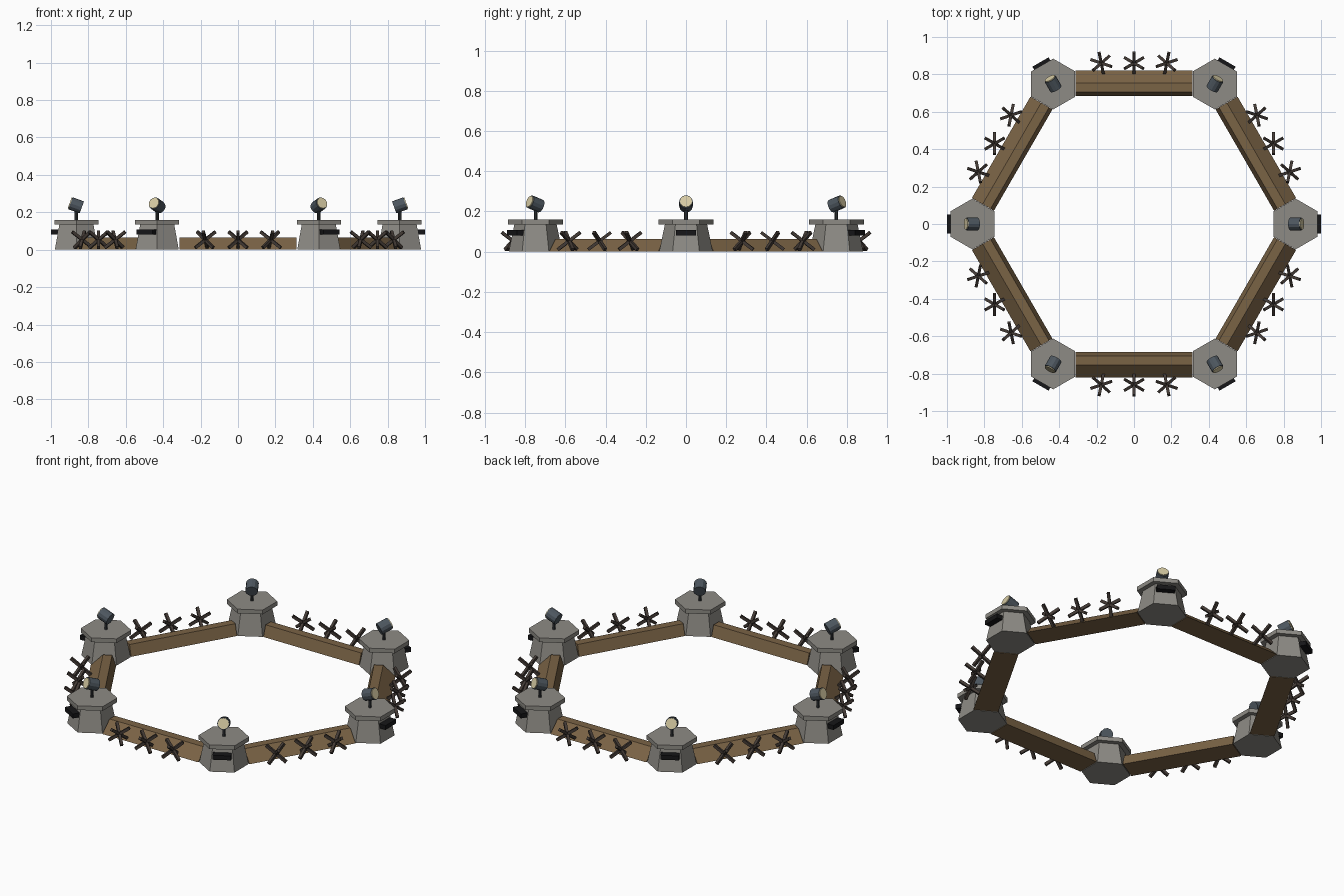
import bpy, bmesh, math
from mathutils import Matrix, Vector

if "Cube" in bpy.data.objects:
    bpy.data.objects.remove(bpy.data.objects["Cube"])


def mat(name, rgb):
    m = bpy.data.materials.new(name)
    m.diffuse_color = (*rgb, 1)
    m.use_nodes = True
    m.node_tree.nodes["Principled BSDF"].inputs["Base Color"].default_value = m.diffuse_color
    return m


CONCRETE = mat("concrete", (0.27, 0.26, 0.235))
EARTH = mat("earth_brown", (0.195, 0.125, 0.06))
IRON = mat("rusty_iron", (0.055, 0.042, 0.035))
BLACK = mat("slit_black", (0.008, 0.008, 0.009))
STEEL = mat("dark_steel", (0.035, 0.04, 0.045))
SLATE = mat("lamp_slate", (0.075, 0.095, 0.115))
LENS = mat("lens_cream", (0.68, 0.6, 0.37))


def finish(bm, name, material, matrix):
    bmesh.ops.recalc_face_normals(bm, faces=bm.faces)
    me = bpy.data.meshes.new(name)
    bm.to_mesh(me)
    bm.free()
    me.materials.append(material)
    ob = bpy.data.objects.new(name, me)
    ob.matrix_world = matrix
    bpy.context.collection.objects.link(ob)
    return ob


def prism(name, material, matrix, r1, r2, z0, z1, sides, turn=0.0):
    """Tapered prism along local z."""
    bm = bmesh.new()
    bmesh.ops.create_cone(bm, cap_ends=True, segments=sides, radius1=r1, radius2=r2, depth=z1 - z0,
                          matrix=Matrix.Translation((0, 0, (z0 + z1) / 2)) @ Matrix.Rotation(turn, 4, 'Z'))
    # put a flat side on local x for the hexagons
    if sides == 6:
        v = bm.verts[:][0].co
        a = math.atan2(v.y, v.x) % (math.pi / 3)
        bmesh.ops.rotate(bm, verts=bm.verts, matrix=Matrix.Rotation(math.pi / 6 - a, 3, 'Z'))
    return finish(bm, name, material, matrix)


def add_box(bm, size, matrix):
    bmesh.ops.create_cube(bm, size=1, matrix=matrix @ Matrix.Diagonal((*size, 1)))


def wall(name, matrix):
    """Earth bank: lopsided trapezoid, gentle slope outward (local x)."""
    profile = [(0.684, 0), (0.82, 0), (0.754, 0.064), (0.705, 0.064)]
    bm = bmesh.new()
    ends = [[bm.verts.new((x, y, z)) for x, z in profile] for y in (-0.313, 0.313)]
    for e in ends:
        bm.faces.new(e)
    for i in range(4):
        j = (i + 1) % 4
        bm.faces.new((ends[0][i], ends[0][j], ends[1][j], ends[1][i]))
    finish(bm, name, EARTH, matrix)


def hedgehog(name, matrix):
    """Three crossed iron beams."""
    bm = bmesh.new()
    for k in range(3):
        a = k * 2 * math.pi / 3
        d = Vector((math.cos(a) * 0.8, math.sin(a) * 0.8, 0.6))
        add_box(bm, (0.016, 0.016, 0.142), d.to_track_quat('Z', 'Y').to_matrix().to_4x4())
    finish(bm, name, IRON, matrix)


R = 0.864
for n in range(6):
    spin = Matrix.Rotation(n * math.pi / 3, 4, 'Z')
    at = spin @ Matrix.Translation((R, 0, 0))

    # bunker
    prism(f"bunker_body_{n}", CONCRETE, at, 0.133, 0.105, 0, 0.136, 6)
    prism(f"bunker_cap_{n}", CONCRETE, at, 0.1357, 0.1357, 0.135, 0.16, 6)
    bm = bmesh.new()
    add_box(bm, (0.05, 0.1, 0.026), Matrix.Translation((0.111, 0, 0.094)))
    finish(bm, f"firing_slit_{n}", BLACK, at)

    # searchlight, aimed outward and slightly up
    prism(f"lamp_post_{n}", STEEL, at, 0.009, 0.009, 0.155, 0.225, 8)
    aim = at @ Matrix.Translation((0.003, 0, 0.238)) @ Matrix.Rotation(math.radians(70), 4, 'Y')
    prism(f"lamp_housing_{n}", SLATE, aim, 0.034, 0.034, -0.034, 0.03, 12)
    prism(f"lamp_lens_{n}", LENS, aim, 0.03, 0.03, 0.028, 0.035, 12)

    # wall and obstacles between bunkers
    side = Matrix.Rotation((n + 0.5) * math.pi / 3, 4, 'Z')
    wall(f"earth_wall_{n}", side)
    for k in (-1, 0, 1):
        hedgehog(f"hedgehog_{n}_{k + 1}",
                 side @ Matrix.Translation((0.86, k * 0.175, 0.053)) @ Matrix.Rotation(k * 0.2, 4, 'Z'))
